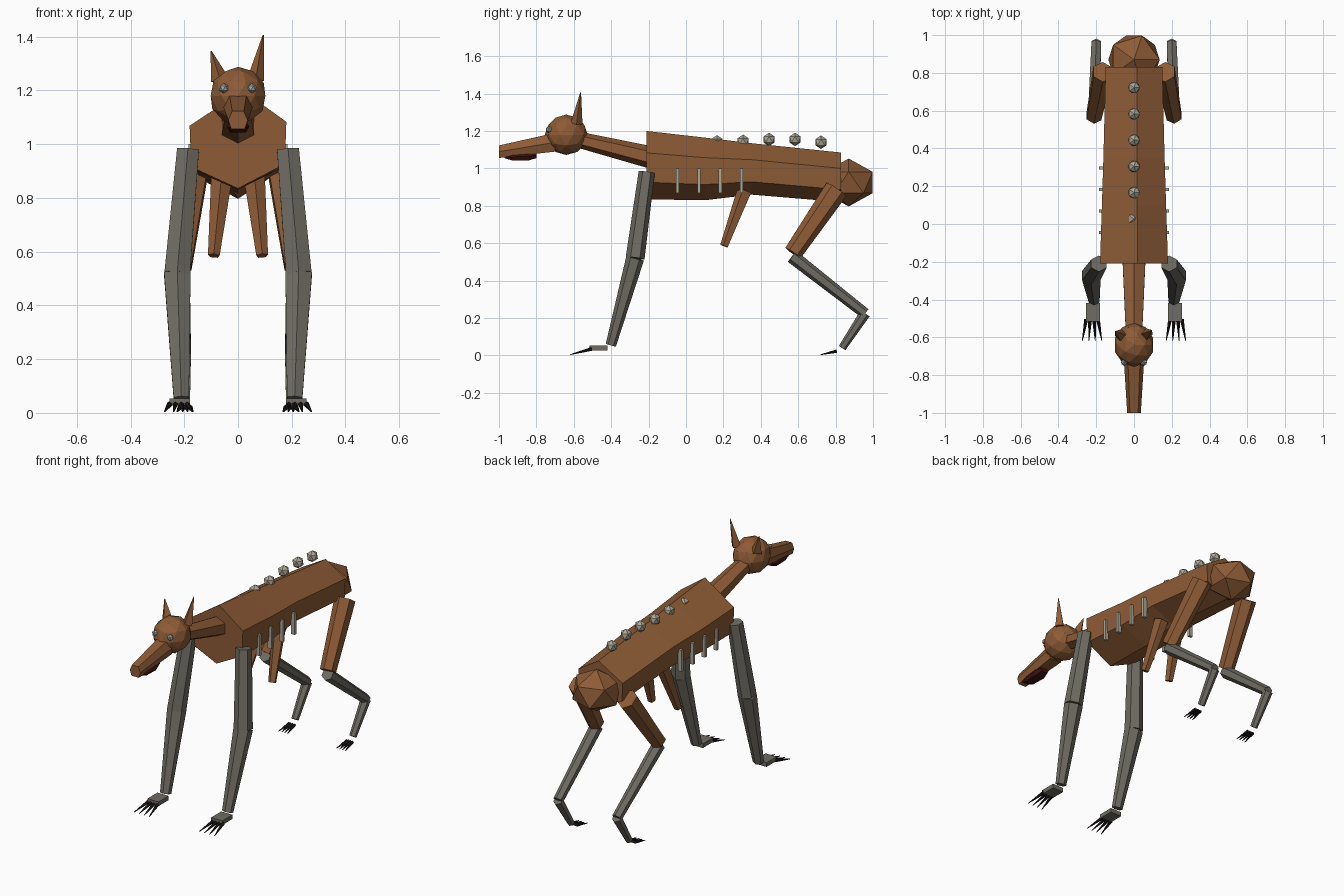
import bpy, bmesh, math
from mathutils import Vector, Matrix

old = bpy.data.objects.get("Cube")
if old:
    bpy.data.objects.remove(old, do_unlink=True)


def material(name, r, g, b):
    m = bpy.data.materials.new(name)
    m.use_nodes = True
    m.diffuse_color = (r, g, b, 1)
    bsdf = next(n for n in m.node_tree.nodes if n.type == 'BSDF_PRINCIPLED')
    bsdf.inputs["Base Color"].default_value = (r, g, b, 1)
    bsdf.inputs["Roughness"].default_value = 0.9
    return m


HIDE = material("brown_hide", 0.27, 0.105, 0.037)
GREY = material("grey_limb", 0.16, 0.15, 0.125)
BONE = material("pale_bone", 0.42, 0.39, 0.30)
EYE = material("eye_grey", 0.36, 0.40, 0.36)
CLAW = material("dark_claw", 0.012, 0.008, 0.008)
MOUTH = material("mouth_red", 0.05, 0.006, 0.006)


def finish(bm, name, mat):
    bmesh.ops.recalc_face_normals(bm, faces=bm.faces)
    me = bpy.data.meshes.new(name)
    bm.to_mesh(me)
    bm.free()
    me.materials.append(mat)
    ob = bpy.data.objects.new(name, me)
    bpy.context.collection.objects.link(ob)
    return ob


def limb(name, mat, a, b, ra, rb, sides=6, flat=1.0):
    """Tapered prism from a to b; flat scales its thickness across the x direction."""
    a, b = Vector(a), Vector(b)
    d = b - a
    side = Vector((1, 0, 0))
    side = (side - d.normalized() * side.dot(d.normalized())).normalized()
    up = d.normalized().cross(side)
    rot = Matrix((side, up, d.normalized())).transposed().to_4x4()
    bm = bmesh.new()
    bmesh.ops.create_cone(bm, cap_ends=True, segments=sides, radius1=ra, radius2=rb,
                          depth=d.length)
    bmesh.ops.scale(bm, vec=(1, flat, 1), verts=bm.verts)
    bmesh.ops.transform(bm, matrix=Matrix.Translation((a + b) / 2) @ rot, verts=bm.verts)
    return finish(bm, name, mat)


def ball(name, mat, loc, size, detail=1):
    bm = bmesh.new()
    bmesh.ops.create_icosphere(bm, subdivisions=detail, radius=1)
    bmesh.ops.scale(bm, vec=size, verts=bm.verts)
    bmesh.ops.translate(bm, vec=loc, verts=bm.verts)
    return finish(bm, name, mat)


def box(name, mat, loc, size):
    bm = bmesh.new()
    bmesh.ops.create_cube(bm, size=1)
    bmesh.ops.scale(bm, vec=size, verts=bm.verts)
    bmesh.ops.translate(bm, vec=loc, verts=bm.verts)
    return finish(bm, name, mat)


def loft(name, mat, profile, rings):
    """Skin a unit profile (x, height fraction) over rings of (y, top, bottom, half width)."""
    bm = bmesh.new()
    loops = [[bm.verts.new((x * w, y, lo + f * (hi - lo))) for x, f in profile]
             for y, hi, lo, w in rings]
    n = len(profile)
    for p, q in zip(loops, loops[1:]):
        for i in range(n):
            j = (i + 1) % n
            bm.faces.new((p[i], p[j], q[j], q[i]))
    bm.faces.new(loops[0])
    bm.faces.new(loops[-1])
    return finish(bm, name, mat)


# Torso, rump and neck
HEX = [(0, 0), (0.97, 0.25), (1, 0.68), (0.1, 1), (-1, 0.64), (-0.97, 0.22)]
loft("torso", HIDE, HEX, [(-0.21, 1.20, 0.835, 0.18), (0.10, 1.165, 0.83, 0.17),
                          (0.35, 1.135, 0.86, 0.162), (0.83, 1.085, 0.82, 0.15)])
ball("rump", HIDE, (0, 0.87, 0.925), (0.152, 0.15, 0.128))
limb("neck", HIDE, (0, -0.19, 1.06), (0, -0.58, 1.155), 0.07, 0.05, 6, 0.85)

# Head, snout and mouth
ball("head", HIDE, (0, -0.64, 1.18), (0.107, 0.115, 0.108), 2)
SNOUT = [(-0.7, 0), (0.7, 0), (1, 0.5), (0.6, 1), (-0.6, 1), (-1, 0.5)]
loft("snout", HIDE, SNOUT, [(-0.70, 1.19, 1.09, 0.055), (-1.0, 1.123, 1.056, 0.036)])
loft("mouth", MOUTH, SNOUT, [(-0.80, 1.085, 1.055, 0.03), (-0.84, 1.09, 1.043, 0.042),
                             (-0.93, 1.08, 1.043, 0.038), (-0.97, 1.07, 1.055, 0.026)])

# Eyes and uneven ears
for s, side in ((1, "left"), (-1, "right")):
    ball(f"{side}_eye", EYE, (s * 0.052, -0.732, 1.208), (0.019,) * 3)
limb("left_ear", HIDE, (0.066, -0.585, 1.24), (0.094, -0.563, 1.407), 0.032, 0.002, 4)
limb("right_ear", HIDE, (-0.068, -0.59, 1.24), (-0.1, -0.57, 1.347), 0.034, 0.002, 4)

# Spine knobs along the back
for i, z in enumerate((1.135, 1.142, 1.145, 1.155, 1.155, 1.14)):
    ball(f"spine_knob_{i + 1}", BONE, (0, 0.027 + 0.139 * i, z), (0.035, 0.035, 0.036))


def claws(name, x, y, z, spread, length, count, radius):
    for i in range(count):
        t = 2 * i / (count - 1) - 1
        limb(f"{name}_claw_{i + 1}", CLAW, (x + t * spread * 0.6, y, z),
             (x + t * spread, y - length, 0.004), radius, 0.002, 5)


for s, side in ((1, "left"), (-1, "right")):
    # Ribs
    for i in range(4):
        box(f"{side}_rib_{i + 1}", BONE, (s * 0.172, -0.045 + 0.114 * i, 0.935),
            (0.024, 0.017, 0.13))

    # Front leg
    knee = (s * 0.226, -0.272, 0.52)
    limb(f"{side}_front_upper_leg", GREY, (s * 0.186, -0.21, 0.98), knee, 0.047, 0.055, 6, 0.92)
    limb(f"{side}_front_lower_leg", GREY, knee, (s * 0.211, -0.402, 0.055), 0.057, 0.033, 6, 0.85)
    box(f"{side}_front_foot", GREY, (s * 0.217, -0.468, 0.04), (0.076, 0.098, 0.026))
    claws(f"{side}_front", s * 0.222, -0.505, 0.034, 0.052, 0.115, 4, 0.011)

    # Hind leg
    knee = (s * 0.212, 0.572, 0.548)
    hock = (s * 0.2, 0.957, 0.225)
    limb(f"{side}_thigh", HIDE, (s * 0.165, 0.805, 0.888), knee, 0.058, 0.045, 6, 1.1)
    limb(f"{side}_shank", GREY, (s * 0.212, 0.567, 0.53), hock, 0.037, 0.029)
    limb(f"{side}_hind_foot", GREY, hock, (s * 0.197, 0.835, 0.04), 0.029, 0.021)
    claws(f"{side}_hind", s * 0.197, 0.805, 0.022, 0.03, 0.085, 4, 0.01)

    # Small hanging limb under the belly
    limb(f"{side}_belly_limb", HIDE, (s * 0.06, 0.315, 0.88), (s * 0.09, 0.205, 0.585),
         0.042, 0.023, 5)
